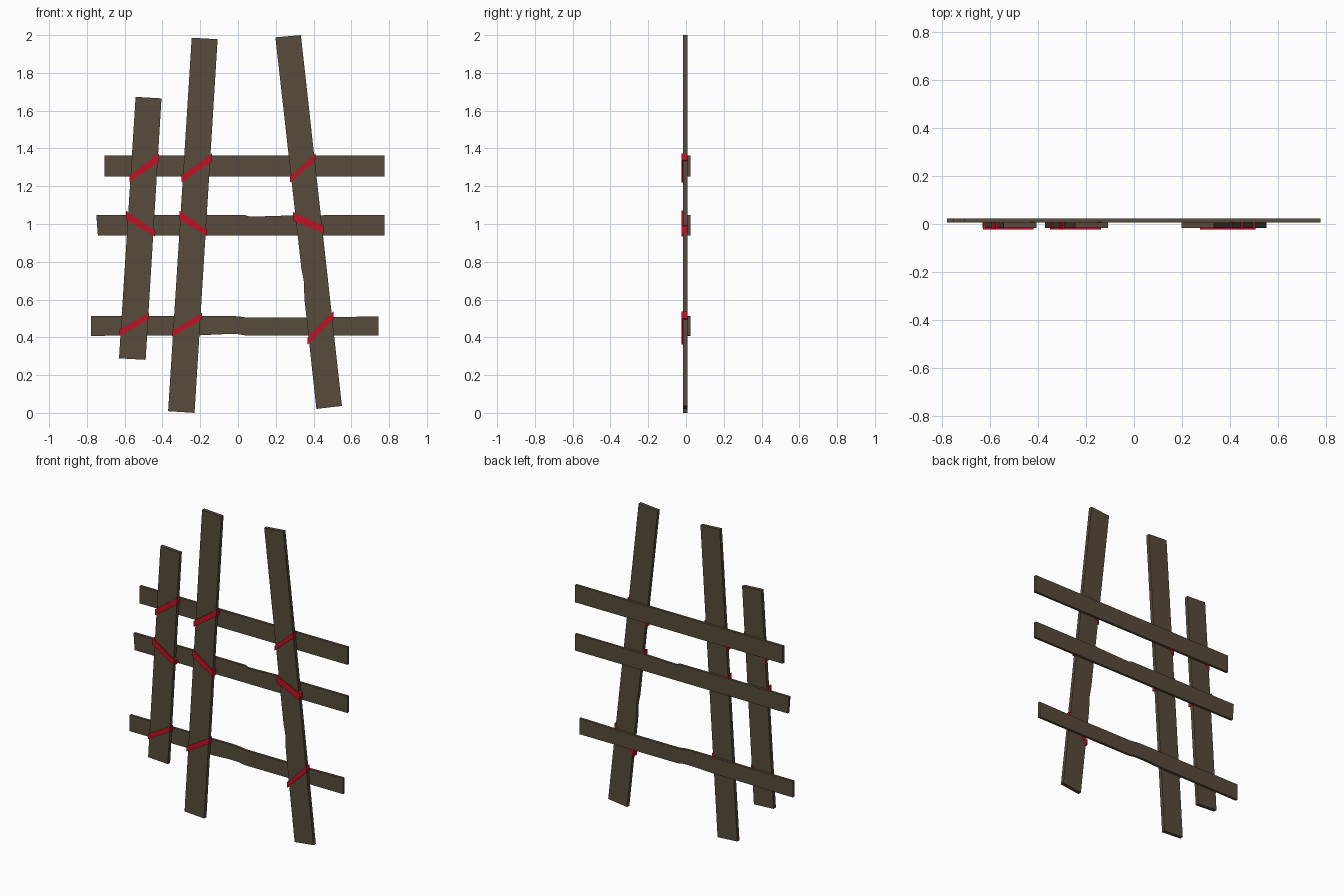
import bpy, bmesh


def material(name, rgb):
    m = bpy.data.materials.new(name)
    m.diffuse_color = (*rgb, 1)
    return m


WOOD = material("weathered_brown", (0.095, 0.071, 0.043))
RED = material("red_binding", (0.52, 0.006, 0.018))


def plank(name, outline, y0, y1, mat):
    """Extrude an (x, z) outline from y0 (front) to y1 (back)."""
    bm = bmesh.new()
    face = bm.faces.new([bm.verts.new((x, y0, z)) for x, z in outline])
    ext = bmesh.ops.extrude_face_region(bm, geom=[face])
    for v in ext["geom"]:
        if isinstance(v, bmesh.types.BMVert):
            v.co.y = y1
    bmesh.ops.recalc_face_normals(bm, faces=bm.faces)
    mesh = bpy.data.meshes.new(name)
    bm.to_mesh(mesh)
    bm.free()
    mesh.materials.append(mat)
    ob = bpy.data.objects.new(name, mesh)
    bpy.context.collection.objects.link(ob)
    return ob


# Leaning upright boards
uprights = {
    "upright_left": [(-.63, .289), (-.489, .281), (-.405, 1.665), (-.542, 1.673)],
    "upright_middle": [(-.37, .009), (-.23, 0), (-.108, 1.978), (-.245, 1.986)],
    "upright_right": [(.415, .021), (.55, .037), (.333, 2.0), (.198, 1.988),
                      (.336, .76), (.348, .70), (.352, .60)],
}
for name, pts in uprights.items():
    plank(name, pts, -.016, .007, WOOD)

# Cross rails behind the uprights, with chipped edges
rails = {
    "rail_top": [(-.706, 1.251), (.775, 1.251), (.775, 1.363), (-.706, 1.363)],
    "rail_middle": [(-.742, .94), (.775, .94), (.775, 1.047), (.30, 1.046),
                    (.11, 1.04), (.06, 1.039), (.035, 1.048), (-.75, 1.048)],
    "rail_bottom": [(-.778, .408), (-.20, .411), (-.07, .417), (0, .417),
                    (.045, .409), (.745, .409), (.745, .511), (.40, .505),
                    (.045, .505), (0, .511), (-.05, .514), (-.778, .512)],
}
for name, pts in rails.items():
    plank(name, pts, .007, .023, WOOD)

# Diagonal red bindings: left x, left z low/high, right x, right z low/high
bindings = [
    (-.575, 1.222, 1.257, -.418, 1.331, 1.373),
    (-.300, 1.220, 1.257, -.138, 1.331, 1.373),
    (.275, 1.220, 1.249, .410, 1.336, 1.373),
    (-.592, 1.023, 1.069, -.439, .933, .965),
    (-.310, 1.023, 1.071, -.163, .936, .970),
    (.291, 1.018, 1.063, .455, .949, .990),
    (-.627, .408, .440, -.470, .498, .531),
    (-.350, .403, .435, -.190, .495, .531),
    (.367, .361, .398, .505, .499, .538),
]
for i, (xl, a, b, xr, c, d) in enumerate(bindings):
    plank(f"binding_{i + 1}", [(xl, a), (xr, c), (xr, d), (xl, b)], -.023, .0085, RED)
